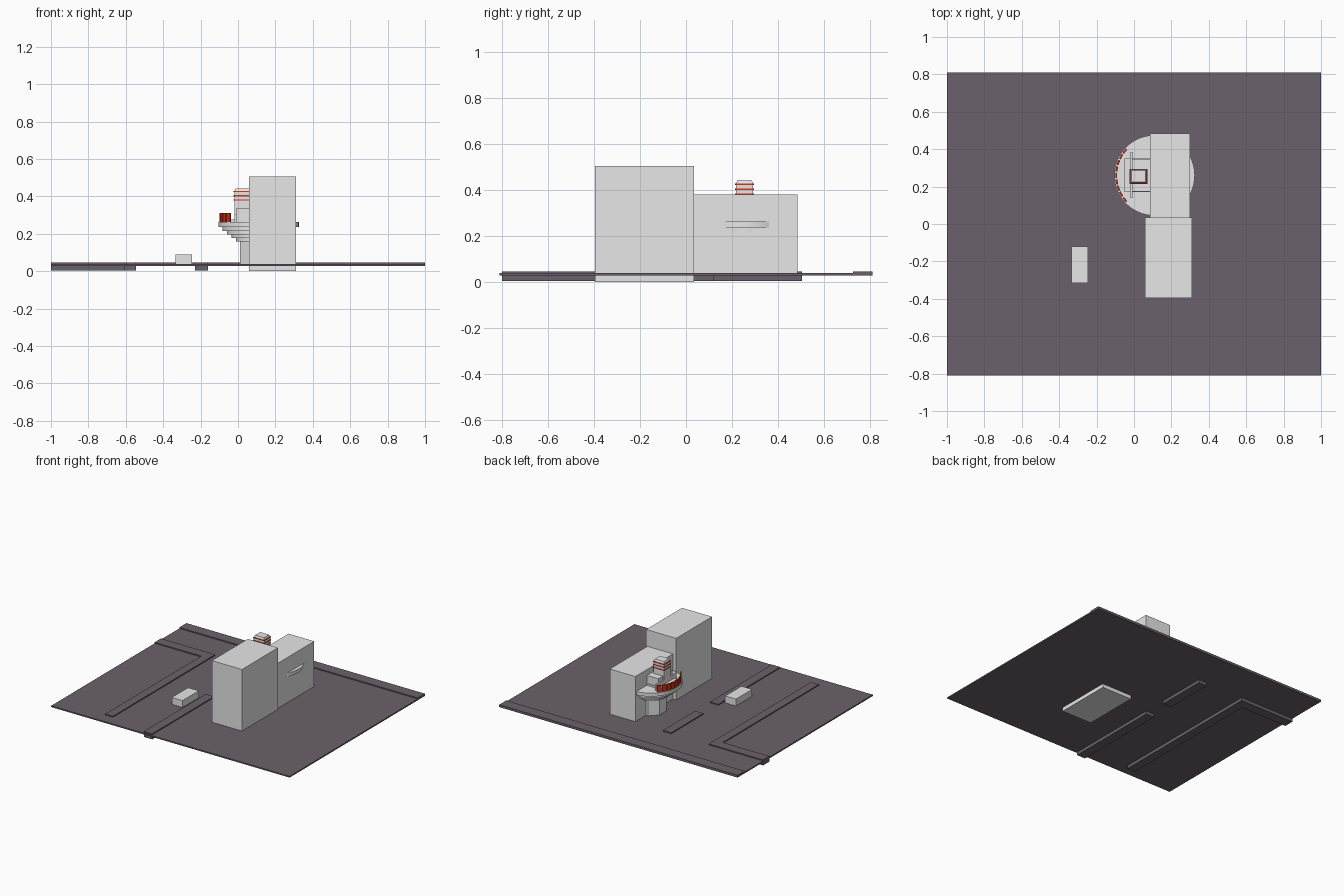
import bpy
import bmesh
from math import cos, sin, radians

default = bpy.data.objects.get("Cube")
if default:
    bpy.data.objects.remove(default, do_unlink=True)


def material(name, rgb):
    m = bpy.data.materials.new(name)
    m.use_nodes = True
    color = (*rgb, 1)
    m.diffuse_color = color
    m.node_tree.nodes["Principled BSDF"].inputs["Base Color"].default_value = color
    return m


GREY = material("light grey", (0.8, 0.8, 0.8))
ASPHALT = material("dark asphalt", (0.145, 0.12, 0.145))
RED = material("signal red", (0.65, 0.035, 0.01))


def finish(name, bm, mat):
    bmesh.ops.recalc_face_normals(bm, faces=bm.faces)
    mesh = bpy.data.meshes.new(name)
    bm.to_mesh(mesh)
    bm.free()
    mesh.materials.append(mat)
    obj = bpy.data.objects.new(name, mesh)
    bpy.context.collection.objects.link(obj)
    return obj


def prism(name, outline, z0, z1, mat):
    """Extrude a flat outline from z0 up to z1."""
    bm = bmesh.new()
    face = bm.faces.new([bm.verts.new((x, y, z0)) for x, y in outline])
    top = bmesh.ops.extrude_face_region(bm, geom=[face])["geom"]
    verts = [v for v in top if isinstance(v, bmesh.types.BMVert)]
    bmesh.ops.translate(bm, verts=verts, vec=(0, 0, z1 - z0))
    return finish(name, bm, mat)


def box(name, x, y, z, mat):
    outline = [(x[0], y[0]), (x[1], y[0]), (x[1], y[1]), (x[0], y[1])]
    return prism(name, outline, z[0], z[1], mat)


def ring_points(r, angles):
    return [(CX + r * cos(radians(a)), CY + r * sin(radians(a))) for a in angles]


# Ground plate and kerbs
box("ground_plate", (-1, 1), (-0.81, 0.81), (0.028, 0.038), ASPHALT)
box("back_kerb", (-1, 1), (0.725, 0.81), (0.03, 0.046), ASPHALT)
KERB = (0.004, 0.046)
prism("corner_kerb", [(-1, 0.43), (-0.61, 0.43), (-0.61, -0.72), (-0.545, -0.72),
                      (-0.545, 0.505), (-1, 0.505)], *KERB, ASPHALT)
box("inner_kerb_front", (-0.23, -0.16), (-0.8, -0.06), KERB, ASPHALT)
box("inner_kerb_back", (-0.23, -0.16), (0.12, 0.505), KERB, ASPHALT)

# Main buildings
box("front_building", (0.058, 0.31), (-0.395, 0.035), (0, 0.505), GREY)
box("back_building", (0.085, 0.3), (0.035, 0.485), (0.03, 0.38), GREY)
box("small_hut", (-0.335, -0.245), (-0.315, -0.12), (0.03, 0.09), GREY)

# Round balcony on an octagonal column
CX, CY = 0.11, 0.26
octagon = [22.5 + 45 * i for i in range(8)]
prism("balcony_column", ring_points(0.107, octagon), 0.03, 0.17, GREY)
steps = [(0.12, 0.158), (0.145, 0.177), (0.17, 0.196), (0.192, 0.215), (0.215, 0.236)]
for i, (r, z) in enumerate(steps):
    top = steps[i + 1][1] if i + 1 < len(steps) else 0.262
    prism(f"balcony_step_{i + 1}", ring_points(r, range(0, 360, 6)), z, top, GREY)

# Red parapet plates around the open side
COUNT, SPAN = 9, 88
for i in range(COUNT):
    a0 = 180 - SPAN / 2 + i * SPAN / COUNT
    angles = [a0 + 1, a0 + SPAN / COUNT / 2, a0 + SPAN / COUNT - 1]
    outline = ring_points(0.21, angles) + ring_points(0.2, angles[::-1])
    prism(f"parapet_plate_{i + 1}", outline, 0.26, 0.312, RED)

# Stepped base of the turret
box("turret_base", (-0.05, 0.09), (0.17, 0.35), (0.255, 0.275), GREY)
box("turret_screen", (-0.02, -0.008), (0.14, 0.385), (0.26, 0.305), GREY)
box("turret_body", (-0.01, 0.09), (0.175, 0.345), (0.26, 0.335), GREY)

# Turret with a tapered cap
box("turret", (-0.02, 0.068), (0.217, 0.292), (0.26, 0.425), GREY)
cap = box("turret_cap", (-0.02, 0.068), (0.217, 0.292), (0.425, 0.443), GREY)
for v in cap.data.vertices:
    if v.co.z > 0.44:
        v.co.x = 0.024 + (v.co.x - 0.024) * 0.85
        v.co.y = 0.2545 + (v.co.y - 0.2545) * 0.82

# Red bands around the turret
for i, z in enumerate((0.378, 0.4, 0.422)):
    box(f"turret_band_{i + 1}", (-0.023, 0.071), (0.214, 0.295), (z, z + 0.006), RED)
